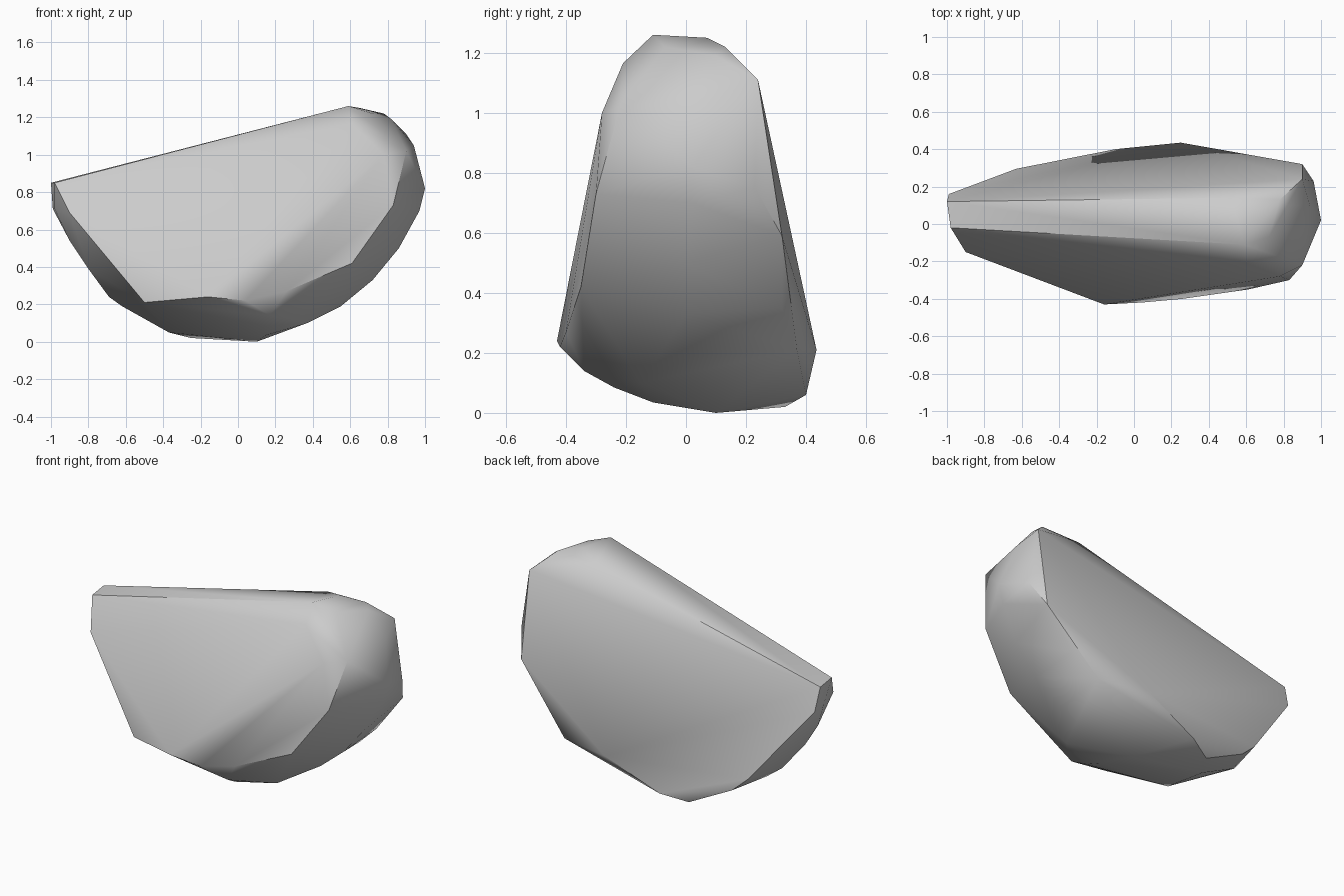
import bpy
import bmesh
from math import radians

default_cube = bpy.data.objects.get("Cube")
if default_cube:
    bpy.data.objects.remove(default_cube, do_unlink=True)

# Rim of the broad front face
front_rim = [
    (-.98, -.02, .85), (-.9, -.15, .69), (-.5, -.3, .21), (-.16, -.43, .24),
    (.04, -.42, .22), (.26, -.4, .27), (.61, -.35, .42), (.83, -.3, .73),
    (.9, -.22, 1.02), (.78, -.28, 1), (.61, -.21, 1.165), (.59, -.11, 1.26),
]

# Rounded belt running under the stone and up its tall end
belt = [
    (-.98, .06, .71), (-.9, 0, .54), (-.8, -.02, .39), (-.69, .05, .24),
    (-.62, .1, .19), (-.37, .15, .05), (-.25, .33, .02), (.1, .1, 0),
    (.15, -.11, .035), (.15, -.24, .085), (.17, -.34, .14), (.37, -.15, .1),
    (.55, .02, .19), (.72, 0, .33), (.86, 0, .5), (.97, .02, .7),
    (1, .02, .82), (.94, .1, 1.05), (.82, .1, 1.19), (.72, -.07, 1.22),
]

# Rim of the broad back face
back_rim = [
    (-1, .12, .85), (-.99, .16, .71), (-.63, .295, .25), (-.53, .31, .16),
    (-.1, .4, .06), (.25, .435, .21), (.57, .37, .21), (.72, .32, .35),
    (.9, .32, .59), (.96, .23, .75), (.9, .24, 1.11), (.78, .13, 1.22),
    (.65, .07, 1.25), (.52, .14, 1.21),
]


def stone_material(name, shade):
    material = bpy.data.materials.new(name)
    material.use_nodes = True
    color = (shade, shade, shade, 1)
    material.diffuse_color = color
    material.node_tree.nodes["Principled BSDF"].inputs["Base Color"].default_value = color
    return material


def hull_object(name, points, material):
    """Wrap a tight convex skin around the points."""
    bm = bmesh.new()
    for point in points:
        bm.verts.new(point)
    bmesh.ops.convex_hull(bm, input=bm.verts[:], use_existing_faces=False)
    loose = [vert for vert in bm.verts if not vert.link_faces]
    bmesh.ops.delete(bm, geom=loose, context="VERTS")
    bmesh.ops.recalc_face_normals(bm, faces=bm.faces[:])
    mesh = bpy.data.meshes.new(name)
    bm.to_mesh(mesh)
    bm.free()
    mesh.materials.append(material)
    obj = bpy.data.objects.new(name, mesh)
    bpy.context.collection.objects.link(obj)
    return obj


# Faceted stone with softly shaded shallow edges
stone = hull_object("wedge_stone", front_rim + belt + back_rim, stone_material("stone_grey", .6))
bpy.ops.object.select_all(action="DESELECT")
stone.select_set(True)
bpy.context.view_layer.objects.active = stone
bpy.ops.object.shade_smooth_by_angle(angle=radians(40))
